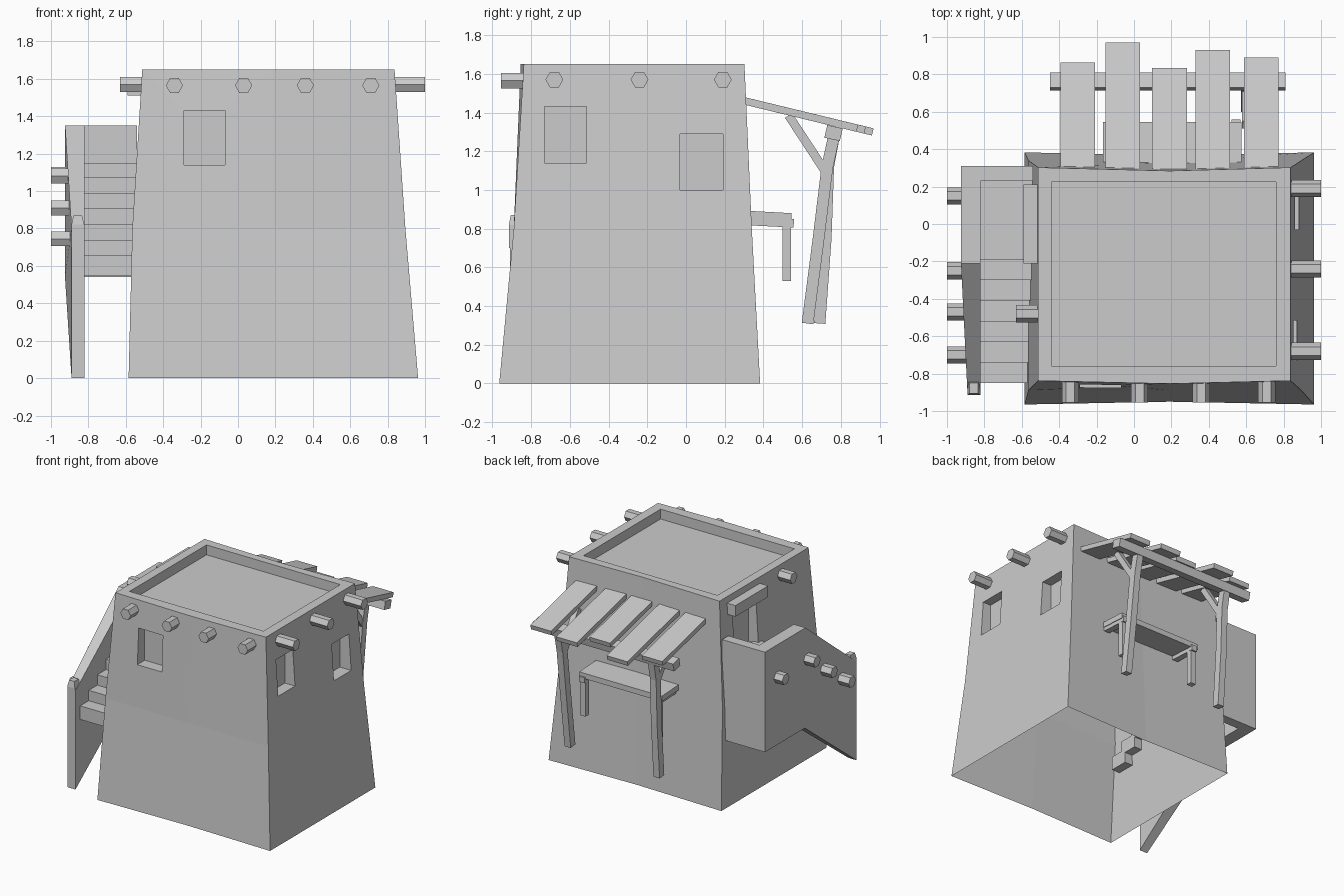
import bpy, bmesh, math
from mathutils import Vector

if "Cube" in bpy.data.objects:
    bpy.data.objects.remove(bpy.data.objects["Cube"])


def make(name, bm):
    bmesh.ops.recalc_face_normals(bm, faces=bm.faces)
    me = bpy.data.meshes.new(name)
    bm.to_mesh(me)
    bm.free()
    ob = bpy.data.objects.new(name, me)
    bpy.context.scene.collection.objects.link(ob)
    return ob


def loft(name, rings):
    """Closed solid through a series of equal-length point rings."""
    bm = bmesh.new()
    vs = [[bm.verts.new(p) for p in r] for r in rings]
    n = len(rings[0])
    for a, b in zip(vs, vs[1:]):
        for i in range(n):
            bm.faces.new((a[i], a[(i + 1) % n], b[(i + 1) % n], b[i]))
    bm.faces.new(vs[0][::-1])
    bm.faces.new(vs[-1])
    return make(name, bm)


def box(name, x, y, z):
    ring = lambda h: [(x[0], y[0], h), (x[1], y[0], h), (x[1], y[1], h), (x[0], y[1], h)]
    return loft(name, [ring(z[0]), ring(z[1])])


def side_profile(name, pts, x0, x1):
    """Extrude a (y, z) outline from x0 to x1."""
    return loft(name, [[(x, y, z) for y, z in pts] for x in (x0, x1)])


def strut(name, x, pts, w, d):
    """Squared timber following (y, z) points; w across x, d across the run."""
    rings = []
    for i, p in enumerate(pts):
        a, b = Vector(pts[max(i - 1, 0)]), Vector(pts[min(i + 1, len(pts) - 1)])
        t = (b - a).normalized()
        n = Vector((-t.y, t.x)) * d / 2
        rings.append([(x + s * w / 2, p[0] + k * n.x, p[1] + k * n.y)
                      for s, k in ((-1, -1), (1, -1), (1, 1), (-1, 1))])
    return loft(name, rings)


def log(name, start, axis, length, r=0.046):
    """Six-sided log along axis 'x' or 'y'."""
    rings = []
    for d in (0, length):
        ring = []
        for i in range(6):
            u, v = r * math.cos(i * math.pi / 3), r * math.sin(i * math.pi / 3)
            off = (d, u, v) if axis == 'x' else (u, d, v)
            ring.append(tuple(s + o for s, o in zip(start, off)))
        rings.append(ring)
    return loft(name, rings)


# Tower: battered walls, bent slightly at mid height and mid width, sunken roof
def plan(x0, x1, y0, y1, z, bow_f=0.0, bow_b=0.0):
    xm, ym = 0.19, (y0 + y1) / 2
    return [(x0, y0, z), (xm, y0 + bow_f, z), (x1, y0, z), (x1, ym, z),
            (x1, y1, z), (xm, y1 + bow_b, z), (x0, y1, z), (x0, ym, z)]


tower = loft("tower_walls", [
    plan(-0.585, 0.963, -0.965, 0.383, 0, 0.015, -0.018),
    plan(-0.565, 0.895, -0.89, 0.34, 0.8, 0.0, -0.01),
    plan(-0.512, 0.837, -0.838, 0.302, 1.65, -0.016, -0.018),
    plan(-0.44, 0.76, -0.76, 0.225, 1.65),
    plan(-0.44, 0.76, -0.76, 0.225, 1.57)])

# Window and door niches
niches = [((-0.29, -0.07), (-1.1, -0.78), (1.14, 1.43)),
          ((0.78, 1.1), (-0.73, -0.515), (1.14, 1.43)),
          ((0.78, 1.1), (-0.03, 0.19), (1.0, 1.29)),
          ((-0.8, -0.455), (-0.15, 0.15), (1.14, 1.53))]
cutters = []
for n in niches:
    c = box("niche_cutter", *n)
    c.hide_render = True
    m = tower.modifiers.new("niche", 'BOOLEAN')
    m.operation, m.object, m.solver = 'DIFFERENCE', c, 'EXACT'
    cutters.append(c)
dg = bpy.context.evaluated_depsgraph_get()
mesh = bpy.data.meshes.new_from_object(tower.evaluated_get(dg))
tower.modifiers.clear()
tower.data = mesh
for c in cutters:
    bpy.data.objects.remove(c)

# The tower is open underneath
bm = bmesh.new()
bm.from_mesh(mesh)
bmesh.ops.delete(bm, geom=[f for f in bm.faces if all(v.co.z < 0.001 for v in f.verts)],
                 context='FACES')
bm.to_mesh(mesh)
bm.free()

# Roof logs poking through the walls
for x in (-0.34, 0.03, 0.36, 0.71):
    log("front_roof_log", (x, -0.955, 1.565), 'y', 0.14)
for y in (-0.68, -0.24, 0.19):
    log("right_roof_log", (0.82, y, 1.57), 'x', 0.18)
log("left_roof_log", (-0.63, -0.48, 1.57), 'x', 0.14)
box("door_lintel", (-0.59, -0.49), (-0.21, 0.21), (1.51, 1.6))

# Stairs and landing
for i in range(6):
    y, z = -0.85 + 0.11 * i, 0.545 + 0.084 * i
    box("stair_step", (-0.83, -0.5), (y, y + 0.15), (z, z + 0.11))
box("stair_landing", (-0.83, -0.5), (-0.19, 0.24), (1.05, 1.15))

# Stair side wall: tapers in plan towards the front
outline = [(0.31, 0.54), (0.31, 1.35), (-0.21, 1.35), (-0.91, 0.80), (-0.91, 0), (-0.2, 0.54)]
outer = lambda y: -0.925 + max(0, -0.21 - y) * 0.05
loft("stair_side_wall", [[(outer(y), y, z) for y, z in outline],
                         [(-0.82, y, z) for y, z in outline]])
box("landing_back_wall", (-0.83, -0.54), (0.23, 0.31), (0.54, 1.35))
sq = lambda x0, x1, y0, y1, z: [(x0, y0, z), (x1, y0, z), (x1, y1, z), (x0, y1, z)]
loft("stair_newel", [sq(-0.89, -0.822, -0.915, -0.84, 0.70), sq(-0.89, -0.822, -0.915, -0.84, 0.82),
                     sq(-0.88, -0.834, -0.905, -0.85, 0.87)])
for y, z in ((0.15, 1.09), (-0.25, 1.08), (-0.47, 0.91), (-0.70, 0.745)):
    log("wall_peg", (-1.0, y, z), 'x', 0.15)

# Awning planks
for x, end in ((-0.30, 0.865), (-0.06, 0.97), (0.19, 0.835), (0.42, 0.93), (0.68, 0.89)):
    z = lambda y: 1.463 - 0.24 * (y - 0.29)
    strut("awning_plank", x, [(0.29, z(0.29)), (end - 0.005, z(end))], 0.185, 0.038)

# Awning beam, posts and braces
beam = [(0.715, 1.27), (0.73, 1.335), (0.81, 1.318), (0.795, 1.253)]
side_profile("awning_beam", beam, -0.45, 0.81)
strut("awning_post_left", -0.24, [(0.69, 0.31), (0.722, 0.75), (0.735, 1.12), (0.765, 1.28)], 0.055, 0.06)
strut("awning_post_right", 0.60, [(0.628, 0.31), (0.685, 0.75), (0.73, 1.12), (0.765, 1.28)], 0.055, 0.06)
for x in (-0.24, 0.60):
    strut("awning_brace", x, [(0.73, 1.08), (0.53, 1.385)], 0.045, 0.045)

# Wall shelf on brackets
side_profile("shelf_top", [(0.32, 0.848), (0.32, 0.892), (0.545, 0.88), (0.545, 0.836)], -0.165, 0.575)
for x in (-0.12, 0.545):
    strut("shelf_bracket", x, [(0.32, 0.84), (0.557, 0.828)], 0.05, 0.045)
    box("shelf_leg", (x - 0.024, x + 0.024), (0.498, 0.543), (0.53, 0.83))
